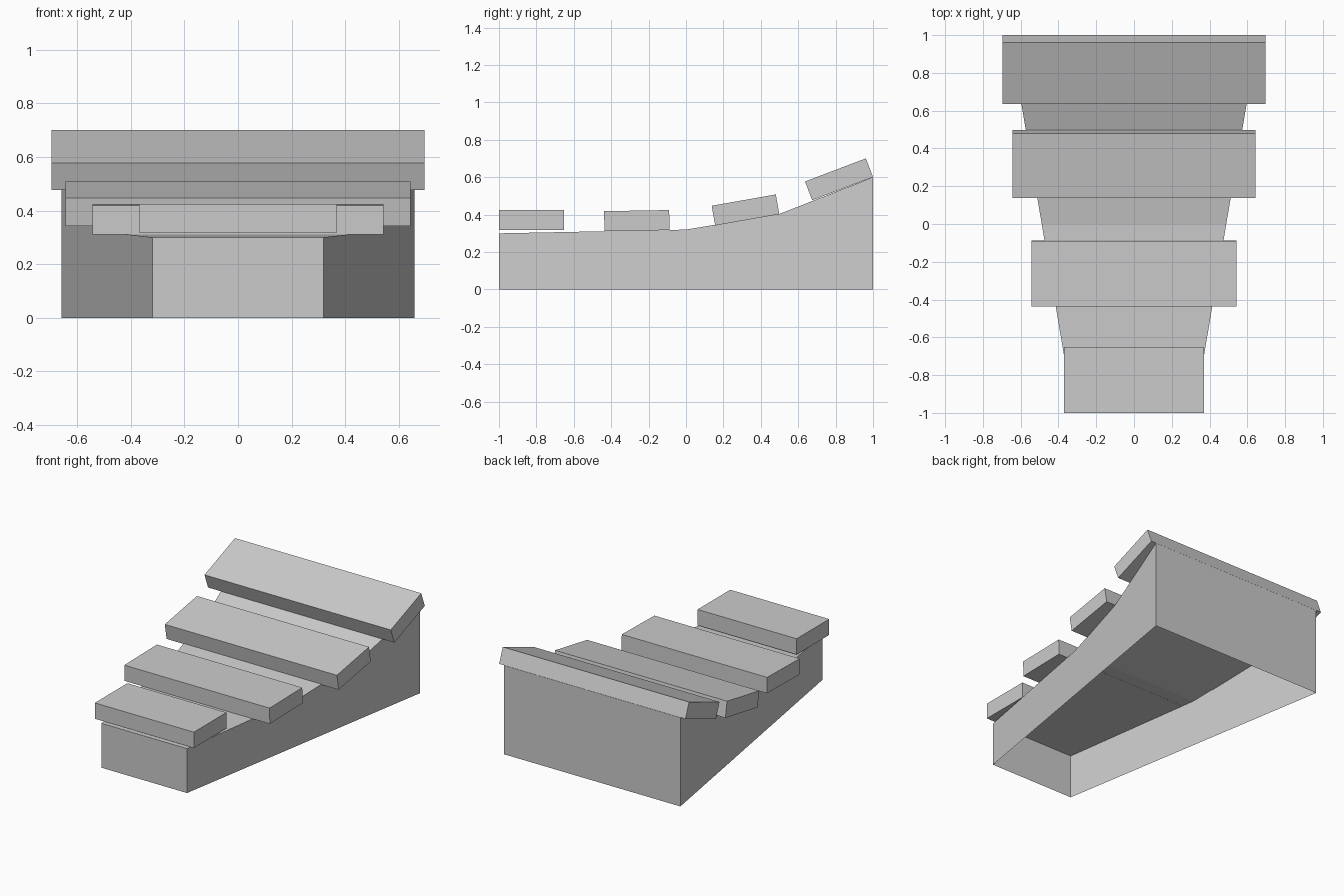
import bpy
import bmesh
from math import radians
from mathutils import Matrix

cube = bpy.data.objects.get("Cube")
if cube:
    bpy.data.objects.remove(cube, do_unlink=True)

# Single plain grey
grey = bpy.data.materials.new("plain grey")
grey.use_nodes = True
colour = (0.6, 0.6, 0.6, 1)
grey.diffuse_color = colour
grey.node_tree.nodes["Principled BSDF"].inputs["Base Color"].default_value = colour


def add_object(name, bm):
    bmesh.ops.recalc_face_normals(bm, faces=bm.faces)
    mesh = bpy.data.meshes.new(name)
    bm.to_mesh(mesh)
    bm.free()
    mesh.materials.append(grey)
    obj = bpy.data.objects.new(name, mesh)
    bpy.context.collection.objects.link(obj)
    return obj


# Tapered hollow base: thin walls, rising top, open underneath
def build_base(profile, front_half, back_half):
    bm = bmesh.new()
    rings = []
    for y, z in profile:
        half = front_half + (back_half - front_half) * (y + 1) / 2
        outline = [(-half, 0), (-half, z), (half, z), (half, 0)]
        rings.append([bm.verts.new((x, y, h)) for x, h in outline])
    for a, b in zip(rings, rings[1:]):
        for i in range(3):
            bm.faces.new((a[i], a[i + 1], b[i + 1], b[i]))
    bm.faces.new(rings[0])
    bm.faces.new(rings[-1])
    return add_object("hollow_base", bm)


build_base([(-1, 0.3), (0, 0.32), (0.5, 0.404), (1, 0.6)], 0.319, 0.658)


# Slats laid along the slope
def build_slat(name, half_width, y, z, tilt):
    bm = bmesh.new()
    bmesh.ops.create_cube(bm, size=1)
    bmesh.ops.scale(bm, vec=(2 * half_width, 0.348, 0.107), verts=bm.verts)
    obj = add_object(name, bm)
    obj.matrix_world = Matrix.Translation((0, y, z)) @ Matrix.Rotation(radians(tilt), 4, "X")


build_slat("front_slat", 0.37, -0.826, 0.371, 0)
build_slat("lower_middle_slat", 0.543, -0.263, 0.368, 1)
build_slat("upper_middle_slat", 0.643, 0.318, 0.425, 10)
build_slat("back_slat", 0.696, 0.818, 0.589, 20.8)
